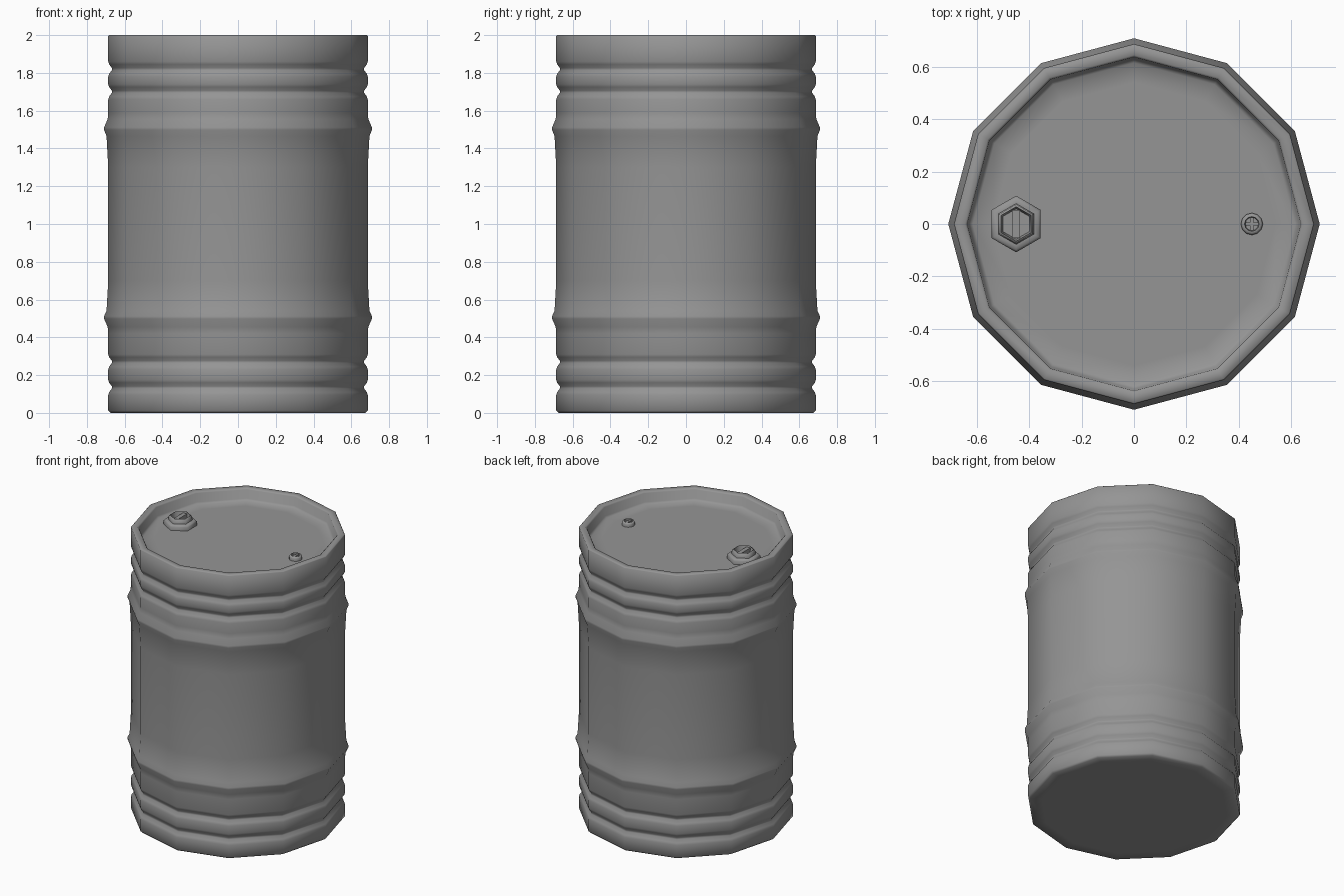
import bpy, bmesh, math

if "Cube" in bpy.data.objects:
    bpy.data.objects.remove(bpy.data.objects["Cube"])

# Dark grey painted steel
steel = bpy.data.materials.new("dark_grey")
steel.diffuse_color = (0.3, 0.3, 0.3, 1)
steel.use_nodes = True
steel.node_tree.nodes["Principled BSDF"].inputs["Base Color"].default_value = steel.diffuse_color

def finish(name, bm, sharp):
    bmesh.ops.recalc_face_normals(bm, faces=bm.faces)
    me = bpy.data.meshes.new(name)
    bm.to_mesh(me)
    bm.free()
    me.materials.append(steel)
    ob = bpy.data.objects.new(name, me)
    bpy.context.collection.objects.link(ob)
    bpy.ops.object.select_all(action='DESELECT')
    ob.select_set(True)
    bpy.context.view_layer.objects.active = ob
    bpy.ops.object.shade_smooth_by_angle(angle=math.radians(sharp))
    return ob

def lathe(name, profile, sides, x=0.0, sharp=50):
    """Revolve (radius, z) points about a vertical axis; ends are capped."""
    bm = bmesh.new()
    rings = []
    for r, z in profile:
        angles = [math.pi / 2 + 2 * math.pi * i / sides for i in range(sides)]
        rings.append([bm.verts.new((x + r * math.cos(a), r * math.sin(a), z)) for a in angles])
    for a, b in zip(rings, rings[1:]):
        for i in range(sides):
            j = (i + 1) % sides
            bm.faces.new((a[i], a[j], b[j], b[i]))
    bm.faces.new(rings[0][::-1])
    bm.faces.new(rings[-1])
    return finish(name, bm, sharp)

def bar(name, x, sx, sy, z0, z1):
    bm = bmesh.new()
    bmesh.ops.create_cube(bm, size=1)
    bmesh.ops.scale(bm, vec=(sx, sy, z1 - z0), verts=bm.verts)
    bmesh.ops.translate(bm, vec=(x, 0, (z0 + z1) / 2), verts=bm.verts)
    return finish(name, bm, 30)

R = 0.687
LID = 1.92

def groove(z):
    return [(R, z - 0.04), (0.682, z - 0.025), (0.668, z - 0.006),
            (0.668, z + 0.006), (0.682, z + 0.025), (R, z + 0.04)]

# Twelve-sided drum: base, grooves, two rolling hoops, rim and sunken lid
crest = [(0.709, -0.007), (0.709, 0.007)]
profile = [(0.60, 0), (0.675, 0), (R, 0.012)]
profile += groove(0.135) + groove(0.27)
profile += [(R, 0.42), (0.69, 0.455)] + [(r, 0.505 + d) for r, d in crest] + [(0.696, 0.54), (R, 0.70)]
profile += [(R, 1.30), (0.696, 1.465)] + [(r, 1.505 + d) for r, d in crest] + [(0.69, 1.555), (R, 1.59)]
profile += groove(1.70) + groove(1.82)
profile += [(R, 1.995), (0.682, 2.0), (0.645, 2.0), (0.637, 1.992),
            (0.63, LID + 0.012), (0.615, LID), (0.54, LID)]
lathe("drum_body", profile, 12, sharp=80)

# Large hexagonal bung with a recessed socket and grip bar
lathe("large_bung_flange", [(0.108, LID - 0.005), (0.108, LID + 0.025), (0.098, LID + 0.035),
                            (0.078, LID + 0.035), (0.074, LID + 0.062), (0.066, LID + 0.066),
                            (0.058, LID + 0.03)], 6, -0.45, sharp=70)
bar("large_bung_grip", -0.45, 0.03, 0.105, LID + 0.025, LID + 0.06)

# Small round vent plug with a cross grip
lathe("small_plug", [(0.042, LID - 0.005), (0.042, LID + 0.018), (0.036, LID + 0.027),
                     (0.028, LID + 0.027), (0.025, LID + 0.012)], 12, 0.45, sharp=70)
bar("small_plug_grip", 0.45, 0.014, 0.05, LID + 0.008, LID + 0.024)
bar("small_plug_cross_grip", 0.45, 0.05, 0.012, LID + 0.008, LID + 0.022)
